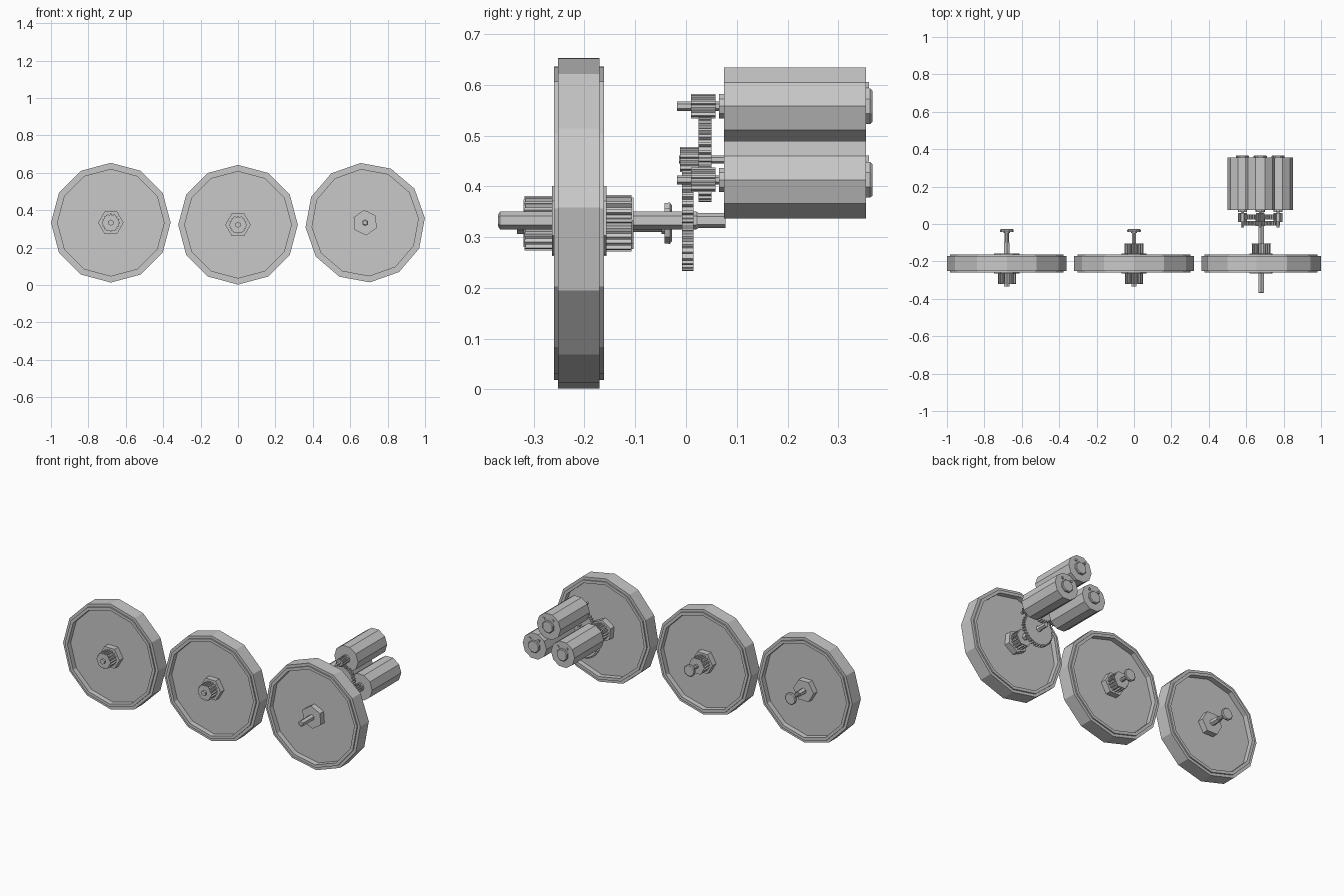
import bpy, bmesh, math

if "Cube" in bpy.data.objects:
    bpy.data.objects.remove(bpy.data.objects["Cube"])

grey = bpy.data.materials.new("plain_grey")
grey.use_nodes = True
colour = (0.58, 0.58, 0.58, 1)
grey.diffuse_color = colour
bsdf = next(n for n in grey.node_tree.nodes if n.type == 'BSDF_PRINCIPLED')
bsdf.inputs["Base Color"].default_value = colour


def finish(bm, name, centre):
    bmesh.ops.recalc_face_normals(bm, faces=bm.faces)
    mesh = bpy.data.meshes.new(name)
    bm.to_mesh(mesh)
    bm.free()
    mesh.materials.append(grey)
    ob = bpy.data.objects.new(name, mesh)
    ob.location = (centre[0], 0, centre[1])
    bpy.context.collection.objects.link(ob)
    return ob


def lathe(name, centre, profile, sides, turn=0):
    """Turn a (radius, y) profile about the y axis, closed at both ends."""
    bm = bmesh.new()
    rings = []
    for r, y in profile:
        ring = []
        for i in range(sides):
            a = math.radians(turn) + math.tau * i / sides
            ring.append(bm.verts.new((r * math.cos(a), y, r * math.sin(a))))
        rings.append(ring)
    for a, b in zip(rings, rings[1:]):
        for i in range(sides):
            j = (i + 1) % sides
            bm.faces.new((a[i], a[j], b[j], b[i]))
    bm.faces.new(rings[0])
    bm.faces.new(rings[-1])
    return finish(bm, name, centre)


def rod(name, centre, r, y0, y1, sides=6, turn=90):
    return lathe(name, centre, [(r, y0), (r, y1)], sides, turn)


def gear(name, centre, r, y0, y1, teeth, depth):
    """Toothed outline extruded along y."""
    bm = bmesh.new()
    verts = []
    for i in range(teeth):
        for offset, rad in ((-.3, r - depth), (-.17, r), (.17, r), (.3, r - depth)):
            a = math.tau * (i + offset) / teeth + math.pi / 2
            verts.append(bm.verts.new((rad * math.cos(a), y0, rad * math.sin(a))))
    face = bm.faces.new(verts)
    out = bmesh.ops.extrude_face_region(bm, geom=[face])
    moved = [v for v in out["geom"] if isinstance(v, bmesh.types.BMVert)]
    bmesh.ops.translate(bm, verts=moved, vec=(0, y1 - y0, 0))
    if face not in bm.faces:
        bm.faces.new(verts)
    return finish(bm, name, centre)


# Recessed wheels with stepped rims and hexagonal hubs
wheel_y = -0.211
half = [(.285, .018), (.285, .049), (.303, .049), (.303, .041), (.32, .041)]
section = [(r, wheel_y - y) for r, y in half] + [(r, wheel_y + y) for r, y in reversed(half)]
wheels = {
    "right": ((-.68, .333), 0, 0),
    "middle": ((0, .322), 0, 0),
    "left": ((.68, .333), 4.5, 94.5),
}
for side, (c, turn, hub_turn) in wheels.items():
    lathe(side + "_wheel", c, section, 12, turn)
    rod(side + "_hub", c, .068, -.264, -.157, 6, hub_turn)

    # Front pinion and axle stub
    if side != "left":
        gear(side + "_front_pinion", c, .048, -.318, -.26, 16, .009)
        rod(side + "_front_cap", c, .048, -.32, -.316, 6, 0)
        rod(side + "_front_axle", c, .016, -.333, -.26)

    # Rear pinion
    if side != "right":
        gear(side + "_rear_pinion", c, .05, -.16, -.107, 16, .009)
        rod(side + "_rear_cap", c, .052, -.107, -.103, 6, 0)
    else:
        rod("right_rear_collar", c, .018, -.16, -.1)

    # Rear axle ending in a flat knob
    if side != "left":
        lathe(side + "_rear_axle", c,
              [(.012, -.16), (.012, -.048), (.017, -.048), (.017, -.042),
               (.036, -.042), (.037, -.032), (.032, -.028)], 10)

# Driven axle with its large gear
drive = wheels["left"][0]
lathe("drive_axle", drive, [(.012, -.37), (.018, -.366), (.018, .02),
                            (.015, .024), (.015, .078)], 6, 90)
gear("axle_gear", drive, .1, -.008, .015, 36, .009)

# Compound idler between the motors and the axle
idler = (.675, .453)
gear("idler_gear", idler, .084, .025, .05, 32, .008)
gear("idler_pinion", idler, .025, -.012, .025, 10, .006)
rod("idler_shaft", idler, .008, -.014, .075)

# Three motors grouped around the idler
for name, c in (("upper", (.675, .558)), ("lower_left", (.77, .413)),
                ("lower_right", (.58, .413))):
    rod(name + "_motor", c, .08, .075, .355, 10, 0)
    rod(name + "_front_bearing", c, .025, .065, .076, 10, 0)
    rod(name + "_shaft", c, .009, -.018, .066)
    gear(name + "_motor_pinion", c, .024, .01, .058, 10, .006)
    lathe(name + "_end_cap", c, [(.038, .354), (.038, .363), (.034, .367)], 8, 22.5)
    for s in (-1, 1):
        rod(name + "_terminal", (c[0] + s * .03, c[1] + .042), .008, .354, .361, 4, 45)
